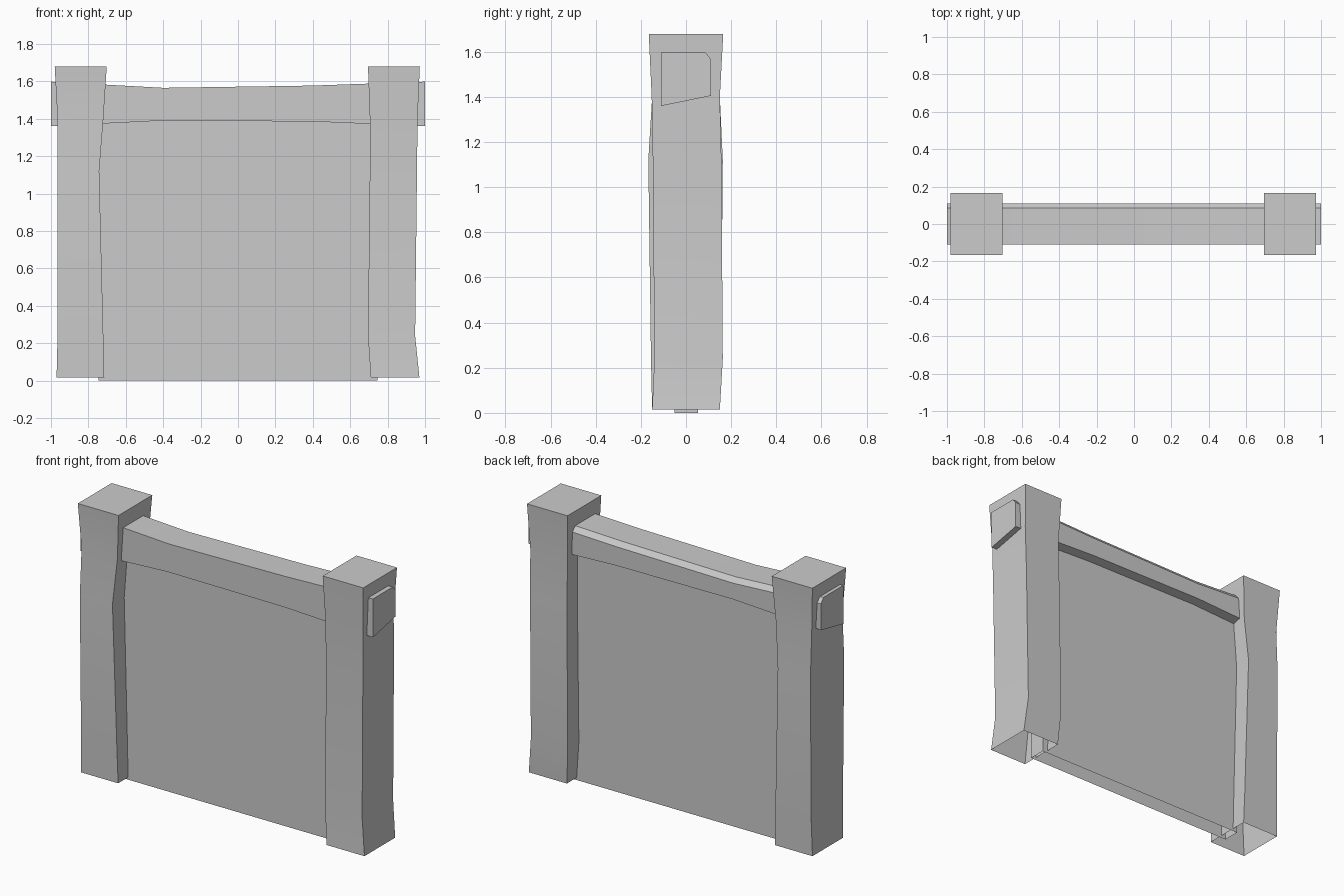
import bpy
import bmesh
import math

# Remove the default cube
cube = bpy.data.objects.get("Cube")
if cube:
    bpy.data.objects.remove(cube, do_unlink=True)

# Single stone grey
stone = bpy.data.materials.new("stone_grey")
stone.use_nodes = True
GREY = (0.6, 0.6, 0.6, 1.0)
stone.diffuse_color = GREY
stone.node_tree.nodes["Principled BSDF"].inputs["Base Color"].default_value = GREY


def loft(name, rings, cap_start=True):
    """Bridge matching rings of points, cap the end and optionally the start."""
    bm = bmesh.new()
    loops = [[bm.verts.new(p) for p in ring] for ring in rings]
    count = len(loops[0])
    for low, high in zip(loops, loops[1:]):
        for i in range(count):
            j = (i + 1) % count
            bm.faces.new((low[i], low[j], high[j], high[i]))
    bm.faces.new(loops[-1])
    if cap_start:
        bm.faces.new(list(reversed(loops[0])))
    bmesh.ops.recalc_face_normals(bm, faces=bm.faces)
    mesh = bpy.data.meshes.new(name)
    bm.to_mesh(mesh)
    bm.free()
    mesh.materials.append(stone)
    obj = bpy.data.objects.new(name, mesh)
    bpy.context.collection.objects.link(obj)
    bpy.ops.object.select_all(action="DESELECT")
    obj.select_set(True)
    bpy.context.view_layer.objects.active = obj
    bpy.ops.object.shade_smooth_by_angle(angle=math.radians(30))
    return obj


def rect(x0, x1, y0, y1, z):
    return [(x0, y0, z), (x1, y0, z), (x1, y1, z), (x0, y1, z)]


# Uneven posts, open underneath: x range, y range, height of each ring
loft("right_post", [rect(*r) for r in (
    (-0.97, -0.715, -0.15, 0.15, 0.015),
    (-0.965, -0.72, -0.155, 0.155, 0.23),
    (-0.965, -0.742, -0.167, 0.163, 1.12),
    (-0.965, -0.72, -0.15, 0.15, 1.4),
    (-0.98, -0.702, -0.165, 0.165, 1.68),
)], cap_start=False)
loft("left_post", [rect(*r) for r in (
    (0.71, 0.97, -0.15, 0.15, 0.015),
    (0.695, 0.947, -0.14, 0.163, 0.24),
    (0.705, 0.957, -0.147, 0.157, 1.12),
    (0.705, 0.96, -0.152, 0.15, 1.4),
    (0.695, 0.972, -0.165, 0.165, 1.68),
)], cap_start=False)

# Thin wall between the posts, open underneath
loft("wall_panel", [rect(-0.745, 0.745, -0.052, 0.054, z) for z in (0, 1.48)],
     cap_start=False)


def beam_section(x, bottom, top):
    return [(x, -0.11, bottom), (x, 0.11, bottom + 0.045),
            (x, 0.11, top - 0.03), (x, 0.085, top), (x, -0.11, top)]


# Sagging cross beam with one chamfered edge, running through both posts
loft("cross_beam", [beam_section(*s) for s in (
    (-1.0, 1.36, 1.598),
    (-0.4, 1.39, 1.565),
    (0.4, 1.385, 1.577),
    (1.0, 1.36, 1.598),
)])
